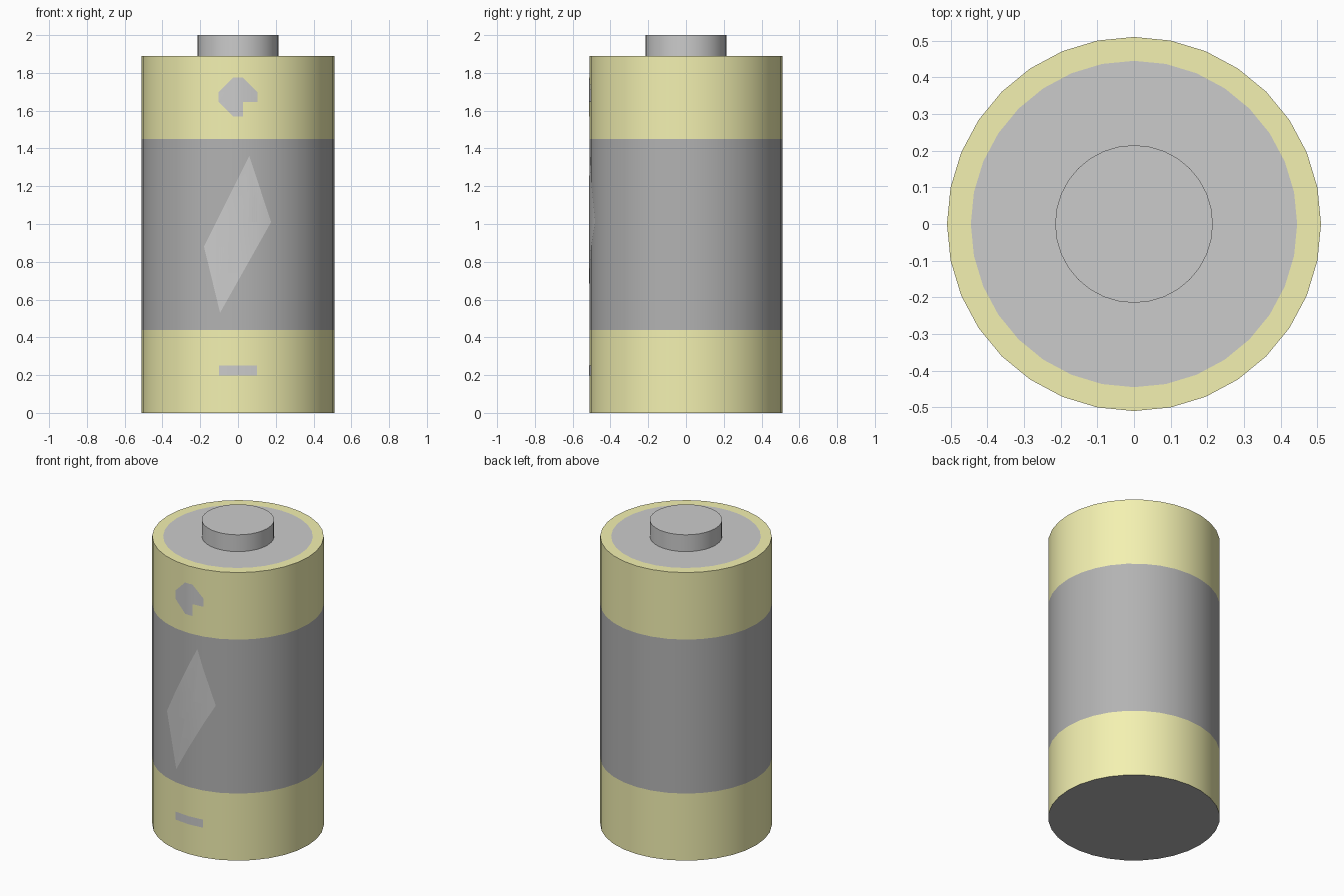
import bpy, bmesh, math

if "Cube" in bpy.data.objects:
    bpy.data.objects.remove(bpy.data.objects["Cube"])

R, SIDES = 0.51, 32
STEP = 2 * math.pi / SIDES


def material(name, color):
    m = bpy.data.materials.new(name)
    m.diffuse_color = (*color, 1)
    m.use_nodes = True
    m.node_tree.nodes["Principled BSDF"].inputs["Base Color"].default_value = m.diffuse_color
    return m


yellow = material("yellow", (0.9, 0.88, 0.44))
dark = material("dark_grey", (0.45, 0.45, 0.45))


def finish(name, bm, mat=None):
    mesh = bpy.data.meshes.new(name)
    bm.to_mesh(mesh)
    bm.free()
    ob = bpy.data.objects.new(name, mesh)
    bpy.context.collection.objects.link(ob)
    if mat:
        mesh.materials.append(mat)
    bpy.ops.object.select_all(action='DESELECT')
    ob.select_set(True)
    bpy.context.view_layer.objects.active = ob
    bpy.ops.object.shade_smooth_by_angle(angle=math.radians(30))
    return ob


def lathe(name, profile, mat=None, cap_top=False, cap_bottom=False):
    """Revolve (radius, z) points, listed upwards along the outside."""
    bm = bmesh.new()
    rings = [[bm.verts.new((r * math.cos(i * STEP), r * math.sin(i * STEP), z))
              for i in range(SIDES)] for r, z in profile]
    for a, b in zip(rings, rings[1:]):
        for i in range(SIDES):
            j = (i + 1) % SIDES
            bm.faces.new((a[i], a[j], b[j], b[i]))
    if cap_top:
        bm.faces.new(rings[-1])
    if cap_bottom:
        bm.faces.new(rings[0][::-1])
    return finish(name, bm, mat)


def symbol(name, points):
    """Flat (x, z) outline wrapped onto the front facets of the body."""
    r = R + 0.003
    bm = bmesh.new()
    bm.faces.new([bm.verts.new((x, 0, z)) for x, z in points])
    bmesh.ops.triangulate(bm, faces=bm.faces[:])
    for k in range(-3, 4):
        bmesh.ops.bisect_plane(bm, geom=bm.verts[:] + bm.edges[:] + bm.faces[:],
                               plane_co=(r * math.sin(k * STEP), 0, 0),
                               plane_no=(1, 0, 0))
    for v in bm.verts:
        x = abs(v.co.x)
        a = int(math.asin(x / r) / STEP) * STEP
        b = a + STEP
        t = (x / r - math.sin(a)) / (math.sin(b) - math.sin(a))
        v.co.y = -r * (math.cos(a) * (1 - t) + math.cos(b) * t)
    return finish(name, bm)


# Body bands
lathe("lower_band", [(R, 0), (R, 0.44)], yellow)
lathe("middle_band", [(R, 0.44), (R, 1.45)], dark)
lathe("upper_band", [(R, 1.45), (R, 1.89), (0.445, 1.89)], yellow)

# End plates and terminal
lathe("bottom_plate", [(R, 0)], dark, cap_bottom=True)
lathe("top_plate", [(0.445, 1.89)], cap_top=True)
lathe("terminal", [(0.215, 1.89), (0.215, 2.0)], cap_top=True)

# Front symbols, outlines counter-clockwise
symbol("lightning_bolt", [(0.06, 1.36), (-0.18, 0.88), (-0.03, 0.88),
                          (-0.095, 0.53), (0.175, 1.01), (0.03, 1.01)])
symbol("minus_sign", [(-0.1, 0.197), (0.1, 0.197), (0.1, 0.25), (-0.1, 0.25)])
w, l, c = 0.026, 0.103, 1.673
quarter = [(w, w), (w, l), (-w, l)]
plus = []
for _ in range(4):
    plus += [(x, z + c) for x, z in quarter]
    quarter = [(-z, x) for x, z in quarter]
symbol("plus_sign", plus)
